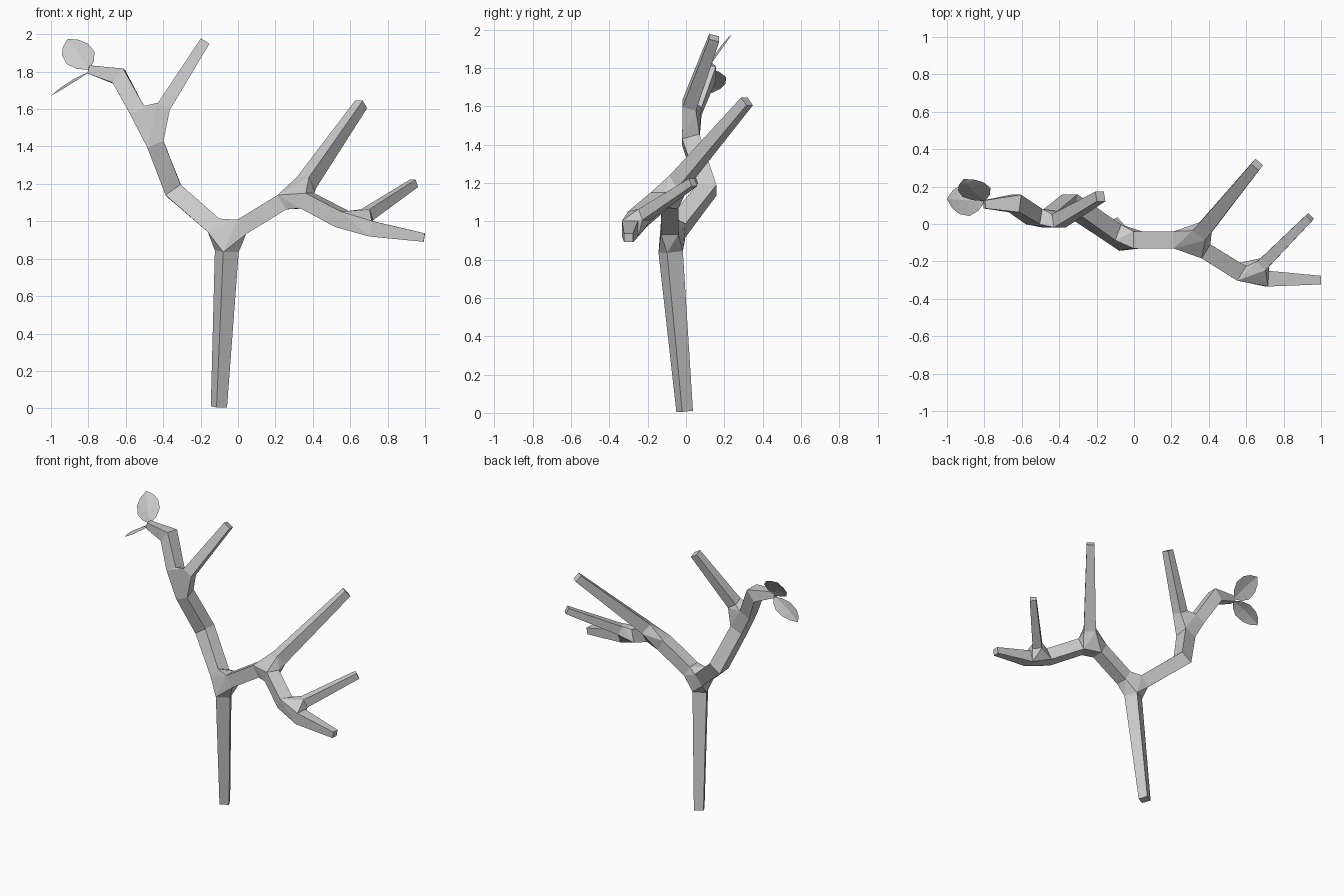
import bpy, bmesh
from mathutils import Vector

if "Cube" in bpy.data.objects:
    bpy.data.objects.remove(bpy.data.objects["Cube"])

bm = bmesh.new()
X, Y, Z = Vector((1, 0, 0)), Vector((0, 1, 0)), Vector((0, 0, 1))


def tube(path, ref, cap_end=False, cap_start=False):
    """Four-sided tube through (x, y, z, half width) points; returns end rings."""
    pts = [Vector(p[:3]) for p in path]
    segs = [(b - a).normalized() for a, b in zip(pts, pts[1:])]
    rings = []
    for i, (p, spec) in enumerate(zip(pts, path)):
        d = (segs[max(i - 1, 0)] + segs[min(i, len(segs) - 1)]).normalized()
        u = (ref - d * ref.dot(d)).normalized()
        v = d.cross(u)
        r = spec[3]
        rings.append([bm.verts.new(p + r * (a * u + b * v))
                      for a, b in ((1, 1), (-1, 1), (-1, -1), (1, -1))])
    for a, b in zip(rings, rings[1:]):
        for k in range(4):
            bm.faces.new((a[k], a[(k + 1) % 4], b[(k + 1) % 4], b[k]))
    if cap_start:
        bm.faces.new(rings[0])
    if cap_end:
        bm.faces.new(rings[-1])
    return rings[0], rings[-1]


def fork(*rings):
    """Open hull that joins the ends of several tubes."""
    hull = bmesh.new()
    owner = {}
    for n, ring in enumerate(rings):
        for v in ring:
            owner[hull.verts.new(v.co)] = n
    bmesh.ops.convex_hull(hull, input=hull.verts[:])
    for f in hull.faces:
        if len({owner[v] for v in f.verts}) > 1:
            bm.faces.new([bm.verts.new(v.co) for v in f.verts])
    hull.free()


# Trunk
_, trunk = tube([(-.102, -.007, .008, .032), (-.06, -.08, .84, .047)],
                Vector((.88, .48, 0)), cap_start=True)

# Left limb with its twig and leafy end
l0, l1 = tube([(-.115, -.045, .965, .047), (-.345, .11, 1.165, .049),
               (-.447, .025, 1.425, .047)], Y)
t0, _ = tube([(-.402, .017, 1.605, .037), (-.18, .147, 1.957, .027)], Y, True)
e0, _ = tube([(-.535, .04, 1.585, .043), (-.637, .11, 1.775, .047),
              (-.80, .105, 1.812, .022)], Y, True)

# Right limb, rising branch, drooping branch and its side twig
r0, r1 = tube([(.02, -.085, .97, .045), (.235, -.085, 1.102, .045)], Z)
u0, _ = tube([(.365, -.04, 1.205, .042), (.658, .318, 1.625, .027)], Z, True)
d0, d1 = tube([(.37, -.137, 1.11, .044), (.56, -.255, 1.01, .045)], Z)
s0, _ = tube([(.69, -.215, 1.035, .032), (.941, .037, 1.203, .022)], Z, True)
f0, _ = tube([(.71, -.292, .96, .042), (.996, -.30, .913, .023)], Z, True)

# Forks
fork(trunk, l0, r0)
fork(l1, t0, e0)
fork(r1, u0, d0)
fork(d1, s0, f0)

bmesh.ops.remove_doubles(bm, verts=bm.verts[:], dist=.0005)
bmesh.ops.recalc_face_normals(bm, faces=bm.faces[:])
mesh = bpy.data.meshes.new("trunk_and_branches")
bm.to_mesh(mesh)
bm.free()
bpy.context.collection.objects.link(bpy.data.objects.new("trunk_and_branches", mesh))


def leaf(name, base, tip, side, width):
    """Flat pointed leaf, lightly folded along its midrib."""
    base, tip = Vector(base), Vector(tip)
    axis = tip - base
    side = Vector(side)
    side = (side - axis * side.dot(axis) / axis.length_squared).normalized()
    fold = axis.cross(side).normalized() * .012
    verts, faces = [], []
    for t, w in ((0, .08), (.15, .62), (.38, 1), (.65, .93), (.85, .58), (1, .02)):
        c = base + axis * t
        verts += [c - side * width * w, c - fold * w, c + side * width * w]
    for i in range(5):
        for k in (0, 1):
            a = i * 3 + k
            faces.append((a, a + 1, a + 4, a + 3))
    me = bpy.data.meshes.new(name)
    me.from_pydata(verts, [], faces)
    bpy.context.collection.objects.link(bpy.data.objects.new(name, me))


# Leaves
leaf("upper_leaf", (-.80, .125, 1.812), (-.91, .24, 1.975), (.865, .29, .41), .085)
leaf("lower_leaf", (-.80, .12, 1.795), (-1.0, .135, 1.67), (.08, 1, .08), .083)
